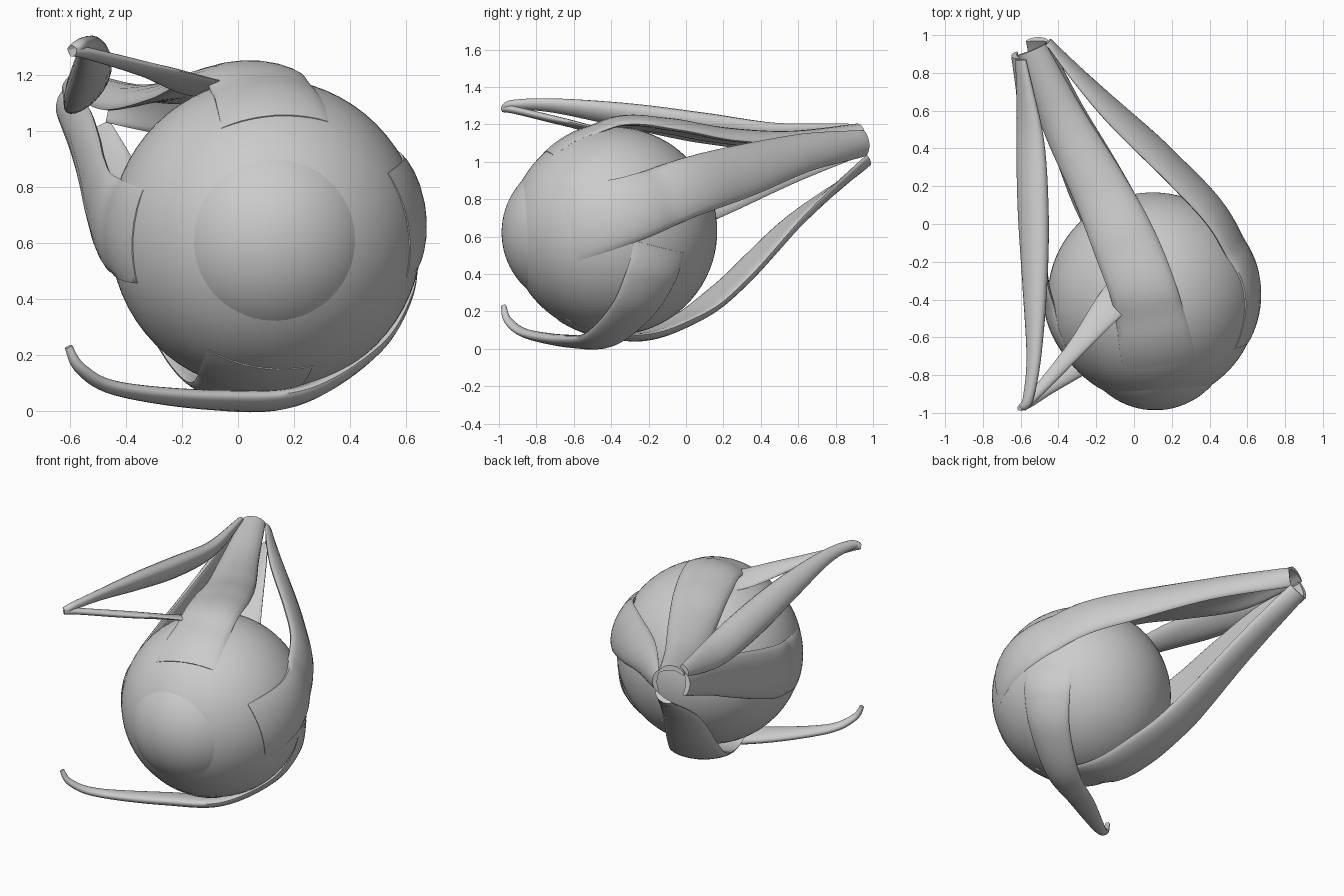
import bpy, bmesh, math
from mathutils import Vector

cube = bpy.data.objects.get("Cube")
if cube:
    bpy.data.objects.remove(cube, do_unlink=True)

GLOBE = Vector((0.1, -0.39, 0.63))   # centre of the eyeball
RADIUS = 0.557
RING = Vector((-0.55, 0.95, 1.1))      # centre of the common muscle origin

grey = bpy.data.materials.new("soft_grey")
grey.use_nodes = True
grey.diffuse_color = (0.6, 0.6, 0.6, 1)
grey.node_tree.nodes["Principled BSDF"].inputs["Base Color"].default_value = (0.6, 0.6, 0.6, 1)


def finish(name, bm):
    """Turn a bmesh into a smooth shaded object."""
    bmesh.ops.recalc_face_normals(bm, faces=bm.faces)
    mesh = bpy.data.meshes.new(name)
    bm.to_mesh(mesh)
    bm.free()
    mesh.materials.append(grey)
    obj = bpy.data.objects.new(name, mesh)
    bpy.context.collection.objects.link(obj)
    bpy.ops.object.select_all(action='DESELECT')
    obj.select_set(True)
    bpy.context.view_layer.objects.active = obj
    bpy.ops.object.shade_smooth_by_angle(angle=math.radians(50))
    return obj


def ball(name, centre, radius):
    bm = bmesh.new()
    bmesh.ops.create_uvsphere(bm, u_segments=64, v_segments=40, radius=radius)
    obj = finish(name, bm)
    obj.location = centre
    obj.rotation_euler.x = math.pi / 2


def spline(keys, steps):
    """Smooth interpolation through keys of any length."""
    padded = [keys[0]] + list(keys) + [keys[-1]]
    out = []
    for i in range(len(keys) - 1):
        a, b, c, d = padded[i:i + 4]
        for s in range(steps):
            t = s / steps
            out.append([q + 0.5 * t * (r - p + t * (2 * p - 5 * q + 4 * r - e
                        + t * (3 * (q - r) + e - p)))
                        for p, q, r, e in zip(a, b, c, d)])
    out.append(list(keys[-1]))
    return out


def axis_point(y, cone):
    """Point inside the muscle cone that a strap bends around."""
    if not cone:
        return GLOBE
    t = (y - GLOBE.y) / (RING.y - GLOBE.y)
    return GLOBE.lerp(RING, min(max(t, 0), 1))


def strap(name, keys, cone=True, sides=20, steps=10):
    """Sweep a lens section along keys of (x, y, z, half width, half thickness)."""
    rows = spline(keys, steps)
    points = [Vector(r[:3]) for r in rows]
    bm = bmesh.new()
    rings = []
    for i, (p, row) in enumerate(zip(points, rows)):
        tangent = points[min(i + 1, len(points) - 1)] - points[max(i - 1, 0)]
        tangent.normalize()
        centre = axis_point(p.y, cone)
        normal = p - centre
        normal = (normal - tangent * normal.dot(tangent)).normalized()
        across = tangent.cross(normal)
        bend = max((p - centre).length, 0.09)
        ring = []
        for k in range(sides):
            a = math.tau * k / sides
            turn = row[3] * math.cos(a) / bend
            lift = row[4] * math.sin(a)
            v = p + across * math.sin(turn) * (bend + lift) \
                + normal * (math.cos(turn) * (bend + lift) - bend)
            # keep the outer side lying on the globe
            out = v - GLOBE
            floor = RADIUS + lift
            if lift > 0 and out.length < floor:
                v = GLOBE + out.normalized() * floor
            ring.append(bm.verts.new(v))
        rings.append(ring)
    for r, s in zip(rings, rings[1:]):
        for k in range(sides):
            n = (k + 1) % sides
            bm.faces.new((r[k], r[n], s[n], s[k]))
    bm.faces.new(rings[0])
    bm.faces.new(rings[-1])
    finish(name, bm)


# Eyeball with the clear front dome
ball("eyeball", GLOBE, RADIUS)
ball("cornea", (0.112, -0.58, 0.622), 0.406)

# Four straight muscles from the common ring to the globe
strap("superior_rectus", [
    (-0.54, 0.92, 1.19, 0.09, 0.015), (-0.38, 0.55, 1.135, 0.13, 0.03),
    (-0.19, 0.2, 1.15, 0.155, 0.035), (-0.05, -0.1, 1.2, 0.175, 0.035),
    (0.06, -0.4, 1.21, 0.18, 0.027), (0.13, -0.75, 1.05, 0.2, 0.004)])
strap("lateral_rectus", [
    (-0.45, 0.97, 1.1, 0.075, 0.015), (-0.15, 0.65, 1.06, 0.11, 0.03),
    (0.21, 0.31, 0.96, 0.15, 0.035), (0.47, 0.02, 0.87, 0.165, 0.035),
    (0.608, -0.3, 0.75, 0.175, 0.025), (0.592, -0.62, 0.67, 0.2, 0.004)])
strap("medial_rectus", [
    (-0.635, 0.89, 1.09, 0.075, 0.015), (-0.575, 0.55, 0.99, 0.11, 0.03),
    (-0.535, 0.2, 0.86, 0.14, 0.035), (-0.51, -0.1, 0.75, 0.16, 0.035),
    (-0.475, -0.36, 0.67, 0.175, 0.03), (-0.37, -0.68, 0.62, 0.175, 0.004)])
strap("inferior_rectus", [
    (-0.51, 0.98, 1, 0.065, 0.015), (-0.38, 0.6, 0.69, 0.115, 0.03),
    (-0.22, 0.25, 0.335, 0.155, 0.035), (-0.1, 0, 0.15, 0.165, 0.03),
    (0, -0.3, 0.065, 0.17, 0.025), (0.08, -0.68, 0.16, 0.2, 0.004)])

# Slanted upper muscle: belly runs forward, tendon turns back to the globe
strap("superior_oblique_belly", [
    (-0.6, 0.87, 1.17, 0.04, 0.02), (-0.555, 0.5, 1.135, 0.09, 0.045),
    (-0.535, 0.1, 1.18, 0.1, 0.06), (-0.525, -0.3, 1.245, 0.08, 0.052),
    (-0.53, -0.7, 1.3, 0.045, 0.032), (-0.56, -0.92, 1.305, 0.03, 0.025),
    (-0.59, -0.97, 1.285, 0.022, 0.022)], cone=False)
strap("superior_oblique_tendon", [
    (-0.59, -0.975, 1.285, 0.02, 0.02), (-0.53, -0.91, 1.275, 0.028, 0.02),
    (-0.31, -0.66, 1.215, 0.05, 0.02), (-0.1, -0.4, 1.155, 0.09, 0.012),
    (0.08, -0.25, 1.16, 0.1, 0.004)], cone=False)

# Slanted lower muscle wrapping beneath the globe
strap("inferior_oblique", [
    (-0.605, -0.975, 0.23, 0.014, 0.014), (-0.56, -0.95, 0.15, 0.025, 0.02),
    (-0.43, -0.85, 0.08, 0.04, 0.025), (-0.1, -0.62, 0.04, 0.08, 0.034),
    (0.2, -0.45, 0.05, 0.11, 0.034), (0.455, -0.28, 0.2, 0.135, 0.025),
    (0.565, -0.18, 0.38, 0.155, 0.018), (0.585, -0.13, 0.54, 0.16, 0.004)], cone=False)
